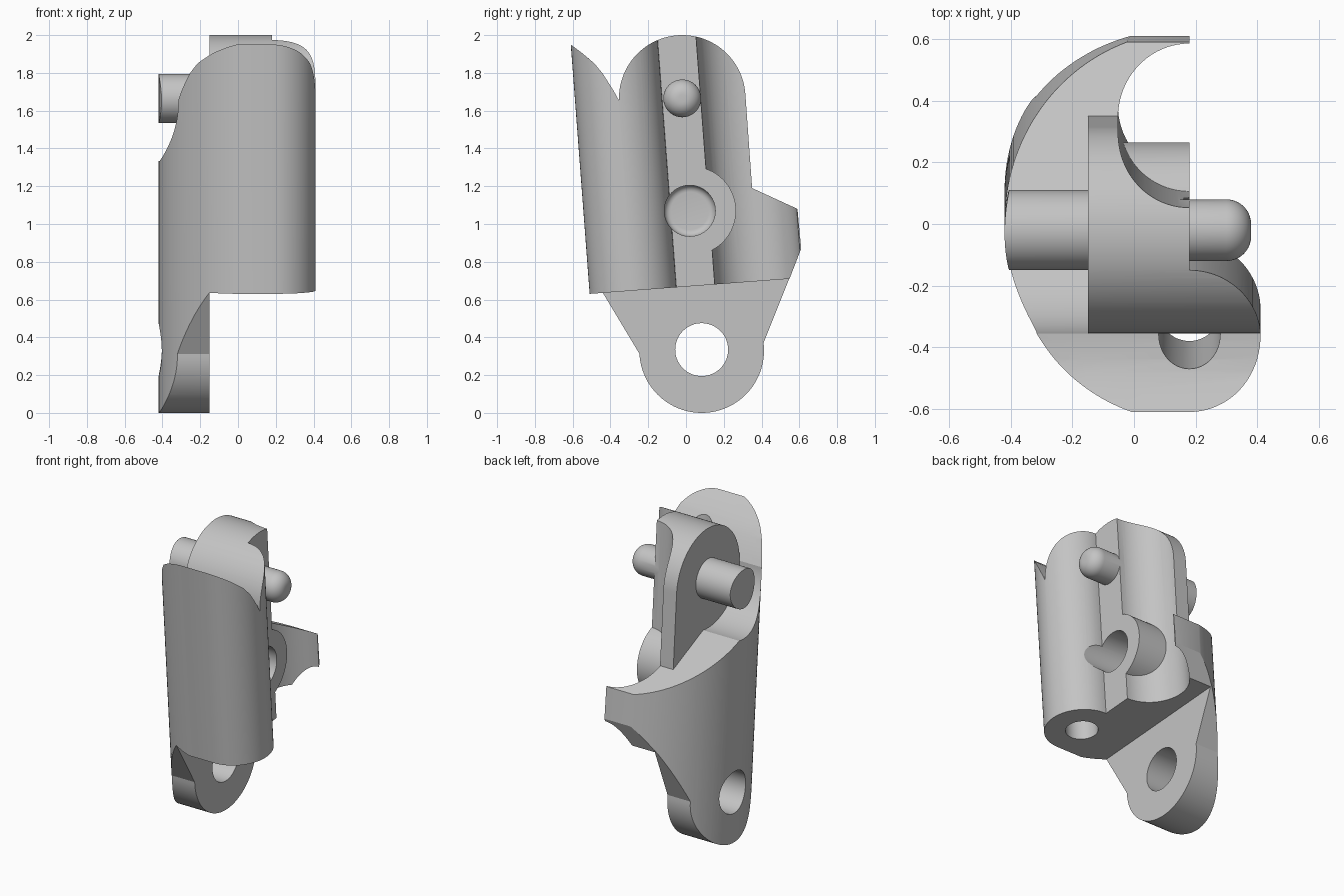
import bpy, bmesh, math

if "Cube" in bpy.data.objects:
    bpy.data.objects.remove(bpy.data.objects["Cube"], do_unlink=True)

grey = bpy.data.materials.new("plain_grey")
grey.use_nodes = True
grey.diffuse_color = (0.55, 0.55, 0.55, 1)
grey.node_tree.nodes["Principled BSDF"].inputs["Base Color"].default_value = grey.diffuse_color


def arc(cx, cy, r, start, end, n=40):
    """Points on a circle, angles in degrees."""
    angles = [math.radians(start + (end - start) * i / n) for i in range(n + 1)]
    return [(cx + r * math.cos(a), cy + r * math.sin(a)) for a in angles]


def loft(name, rings):
    """Closed solid through rings of equal point count."""
    bm = bmesh.new()
    loops = [[bm.verts.new(p) for p in ring] for ring in rings]
    for a, b in zip(loops, loops[1:]):
        for i in range(len(a)):
            j = (i + 1) % len(a)
            bm.faces.new((a[i], a[j], b[j], b[i]))
    bm.faces.new(loops[0])
    bm.faces.new(loops[-1])
    bmesh.ops.recalc_face_normals(bm, faces=bm.faces)
    mesh = bpy.data.meshes.new(name)
    bm.to_mesh(mesh)
    bm.free()
    mesh.materials.append(grey)
    ob = bpy.data.objects.new(name, mesh)
    bpy.context.collection.objects.link(ob)
    return ob


def side_prism(name, outline, x0, x1):
    """Side (y, z) outline extruded across x."""
    return loft(name, [[(x, y, z) for y, z in outline] for x in (x0, x1)])


def leaning_prism(name, section, z0, z1):
    """Plan (x, y) section swept up along the leaning axis."""
    lean, z_ref = -0.0757, 1.95
    return loft(name, [[(x, y + lean * (z - z_ref), z) for x, y in section]
                       for z in (z0, z1)])


def rod(name, y, z, steps, n=64):
    """Round rod along x; steps are (x, radius)."""
    rings = []
    for x, r in steps:
        rings.append([(x, py, pz) for py, pz in arc(y, z, r, 0, 360, n)[:-1]])
    return loft(name, rings)


def combine(target, tool, operation):
    mod = target.modifiers.new("combine", 'BOOLEAN')
    mod.operation = operation
    mod.solver = 'EXACT'
    mod.object = tool
    bpy.context.view_layer.objects.active = target
    bpy.ops.object.modifier_apply(modifier=mod.name)
    bpy.data.objects.remove(tool, do_unlink=True)


PIN_Y, PIN_Z = -0.02, 1.665
SPLIT = -0.15
HEAD_R = 0.335

# Outline pieces shared by the head and the side plate
front_lip = [(-0.61, 1.95), (-0.55, 1.905), (-0.485, 1.85), (-0.44, 1.795),
             (-0.405, 1.74), (-0.38, 1.70)]
wing = [(0.61, 0.87), (0.59, 1.08), (0.35, 1.19)]

# Head block with rounded top
head_outline = ([(-0.512, 0.63), (0.548, 0.71)] + wing
                + arc(PIN_Y, PIN_Z, HEAD_R, 4, 182, 64)
                + front_lip[::-1] + [(-0.64, 1.95)])
body = side_prism("link_body", head_outline, SPLIT, 0.6)

# Side plate with lower tab and scooped upper edge
plate_outline = ([(-0.512, 0.63), (-0.44, 0.635)]
                 + arc(0.083, 0.33, 0.33, 183, 367, 48)
                 + wing + arc(PIN_Y, PIN_Z, HEAD_R, -81, -178, 40)
                 + front_lip[::-1] + [(-0.64, 1.95)])
combine(body, side_prism("side_plate", plate_outline, -0.6, SPLIT), 'UNION')

# Thick pin on the plate side
combine(body, rod("thick_pin", PIN_Y, PIN_Z, [(-0.6, 0.13), (-0.13, 0.13)]), 'UNION')

# Leaning plan section: groove, rounded lobe and large outer curve
section = (arc(0.18, 0.288, 0.232, 90, 270) + arc(0.18, -0.379, 0.231, 90, -90)
           + arc(0.18, -0.04, 0.6, 251.8, 108.2, 64) + [(0.18, 0.53)])
combine(body, leaning_prism("outer_shell", section, -0.3, 2.3), 'INTERSECT')

# Socket boss and its blind hole
combine(body, rod("socket_boss", 0.03, 1.07, [(-0.1, 0.235), (0.18, 0.235)]), 'UNION')
socket_end = [(-0.08 + 0.035 * (1 - math.cos(a)), 0.1 + 0.035 * math.sin(a))
              for a in [math.pi / 2 * i / 6 for i in range(7)]]
combine(body, rod("socket", 0.02, 1.07, socket_end + [(0.6, 0.135)]), 'DIFFERENCE')

# Domed pin
dome = [(0.3 + 0.08 * math.sin(a), 0.02 + 0.08 * math.cos(a))
        for a in [math.pi / 2 * i / 10 for i in range(11)]]
combine(body, rod("domed_pin", PIN_Y, PIN_Z, [(0.1, 0.1)] + dome), 'UNION')

# Tab hole
combine(body, rod("tab_hole", 0.083, 0.335, [(-0.7, 0.14), (0, 0.14)]), 'DIFFERENCE')

# Long bore in the front lobe, stopping under the head
bore = leaning_prism("bore", arc(0.18, -0.379, 0.1, 0, 360, 48)[:-1], 0.3, 2.2)
keep = [(-0.356, 1.65), (0.5, 1.65), (0.5, 2.5), (-0.356, 2.5)]
combine(bore, side_prism("head_keep", keep, -0.5, 0.5), 'DIFFERENCE')
combine(body, bore, 'DIFFERENCE')

# Smooth curves, crisp edges
bpy.ops.object.select_all(action='DESELECT')
body.select_set(True)
bpy.context.view_layer.objects.active = body
bpy.ops.object.shade_smooth_by_angle(angle=math.radians(25))
